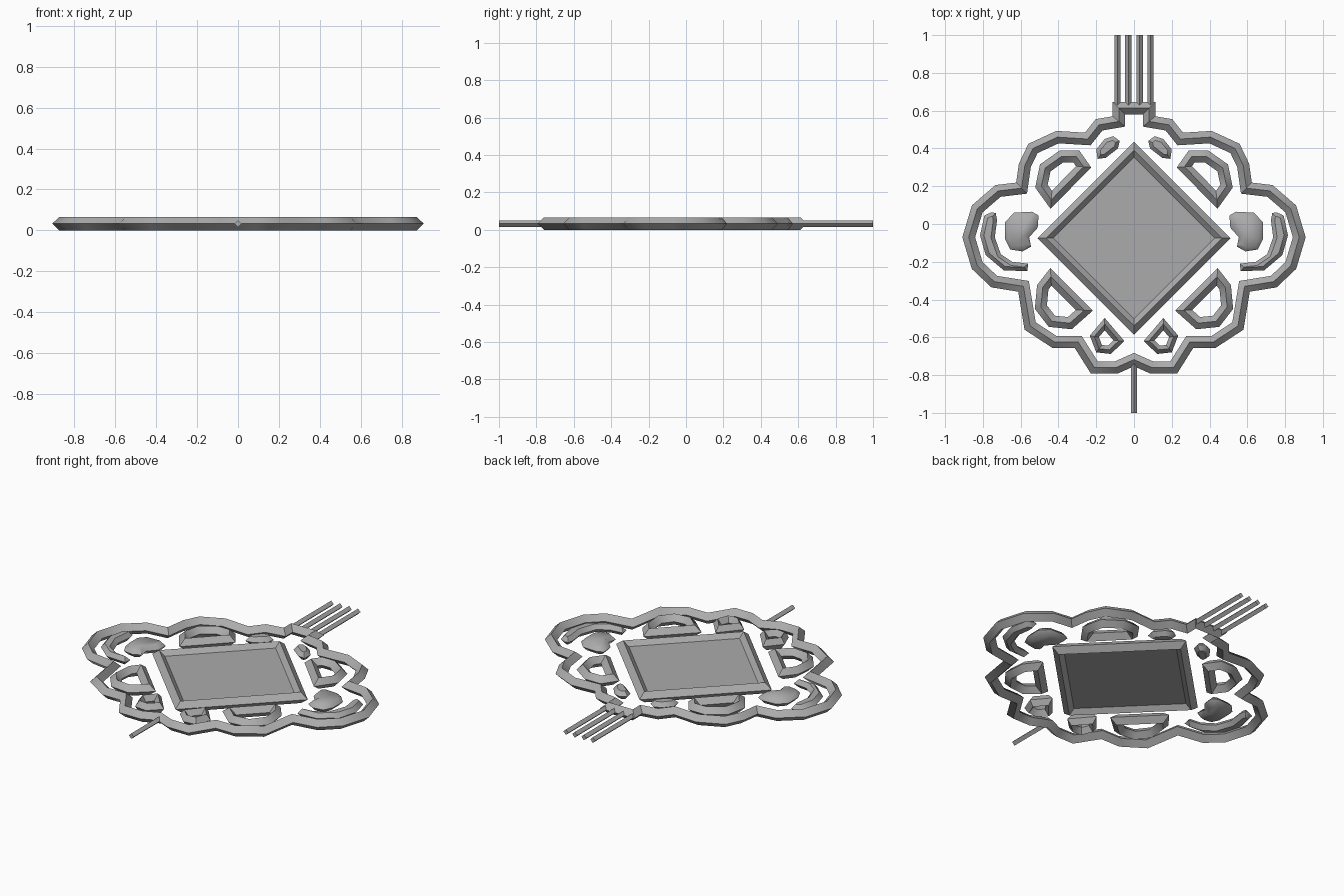
import bpy, bmesh, math
from mathutils import Vector

if "Cube" in bpy.data.objects:
    bpy.data.objects.remove(bpy.data.objects["Cube"])

R = 0.0325   # half height of the ornament; also its mid plane

metal = bpy.data.materials.new("dark_metal")
metal.diffuse_color = (0.41, 0.41, 0.41, 1)
metal.use_nodes = True
metal.node_tree.nodes["Principled BSDF"].inputs["Base Color"].default_value = metal.diffuse_color


def mitred(pts, d):
    """Shift a closed outline sideways by d with mitred corners."""
    out = []
    n = len(pts)
    for i in range(n):
        p = Vector(pts[i])
        a = (p - Vector(pts[i - 1])).normalized()
        b = (Vector(pts[(i + 1) % n]) - p).normalized()
        na, nb = Vector((a.y, -a.x)), Vector((b.y, -b.x))
        m = na + nb
        m = m / max(0.6, 1 + na.dot(nb))
        out.append(p + m * d)
    return out


def signed_area(pts):
    return sum(pts[i - 1][0] * p[1] - p[0] * pts[i - 1][1] for i, p in enumerate(pts))


def build(name, rings, wrap, caps=False):
    """Join stacked rings of points with quads, optionally capping the ends."""
    bm = bmesh.new()
    vs = [[bm.verts.new(c) for c in ring] for ring in rings]
    n = len(vs[0])
    for k in range(len(vs) if wrap else len(vs) - 1):
        a, b = vs[k], vs[(k + 1) % len(vs)]
        for i in range(n):
            j = (i + 1) % n
            bm.faces.new((a[i], a[j], b[j], b[i]))
    if caps:
        bm.faces.new(vs[0])
        bm.faces.new(vs[-1])
    bmesh.ops.recalc_face_normals(bm, faces=bm.faces)
    me = bpy.data.meshes.new(name)
    bm.to_mesh(me)
    bm.free()
    me.materials.append(metal)
    me.shade_smooth()
    me.set_sharp_from_angle(angle=math.radians(50))
    ob = bpy.data.objects.new(name, me)
    bpy.context.collection.objects.link(ob)
    return ob


def ring_tube(name, pts, r=R, h=R):
    """Closed tube with a diamond cross-section."""
    prof = [(r, 0), (0, h), (-r, 0), (0, -h)]
    return build(name, [[(p.x, p.y, R + z) for p in mitred(pts, d)] for d, z in prof], True)


def pebble(name, pts, inset, h=0.024):
    """Filled shape, widest at mid height, with flat top and bottom."""
    if signed_area(pts) < 0:
        pts = pts[::-1]
    prof = [(-inset, -h), (0, 0), (-inset, h)]
    return build(name, [[(p.x, p.y, R + z) for p in mitred(pts, d)] for d, z in prof],
                 False, True)


def pin(name, x, y0, y1, r=0.0165):
    """Straight diamond-section rod along y."""
    sec = [(r, 0), (0, r), (-r, 0), (0, -r)]
    return build(name, [[(x + a, y, R + b) for a, b in sec] for y in (y0, y1)], False, True)


def both_sides(maker, name, pts, *args):
    maker(name + "_right", pts, *args)
    maker(name + "_left", [(-x, y) for x, y in pts], *args)


# scalloped outer frame with the clasp at its top
half = [(0.08, 0.613), (0.08, 0.543), (0.185, 0.525), (0.245, 0.45), (0.405, 0.46),
        (0.535, 0.40), (0.578, 0.31), (0.595, 0.19), (0.72, 0.175), (0.83, 0.08),
        (0.875, -0.07), (0.83, -0.22), (0.74, -0.305), (0.585, -0.33), (0.55, -0.54),
        (0.42, -0.625), (0.295, -0.625), (0.21, -0.76), (0.095, -0.76)]
ring_tube("outer_frame", half + [(0, -0.718)] + [(-x, y) for x, y in reversed(half)])

# central square panel and rim
cy, s = -0.075, 0.465
square = [(s, cy), (0, cy + s), (-s, cy), (0, cy - s)]
ring_tube("panel_rim", square)
build("panel", [[(x, y, R + z) for x, y in square] for z in (-0.006, 0.006)], False, True)

# open loops
both_sides(ring_tube, "upper_loop",
           [(0.438, 0.128), (0.267, 0.303), (0.305, 0.357), (0.385, 0.357),
            (0.47, 0.297), (0.49, 0.2)], 0.031)
both_sides(ring_tube, "lower_loop",
           [(0.44, -0.28), (0.263, -0.457), (0.34, -0.525), (0.435, -0.515),
            (0.493, -0.44), (0.483, -0.335)], 0.031)
both_sides(ring_tube, "small_loop",
           [(0.155, -0.53), (0.08, -0.618), (0.13, -0.666), (0.185, -0.66),
            (0.21, -0.595)], 0.021)

# solid inlays
both_sides(pebble, "top_inlay",
           [(0.075, 0.44), (0.11, 0.465), (0.155, 0.45), (0.2, 0.395), (0.193, 0.345),
            (0.15, 0.35), (0.085, 0.4)], 0.02)
both_sides(pebble, "side_inlay",
           [(0.505, 0.045), (0.54, 0.065), (0.635, 0.06), (0.682, 0.01), (0.682, -0.08),
            (0.655, -0.135), (0.59, -0.145), (0.545, -0.12), (0.555, -0.07),
            (0.51, -0.02)], 0.022)
both_sides(pebble, "crescent_inlay",
           [(0.755, 0.062), (0.792, 0.045), (0.815, -0.06), (0.785, -0.165), (0.69, -0.245),
            (0.565, -0.25), (0.56, -0.21), (0.645, -0.2), (0.705, -0.16), (0.737, -0.07),
            (0.725, 0.02), (0.732, 0.058)], 0.02)

# rods at the top and bottom
for i, x in enumerate((-0.088, -0.03, 0.03, 0.088)):
    pin(f"top_rod_{i + 1}", x, 0.62, 1.0)
pin("bottom_rod", 0, -1.0, -0.72)
